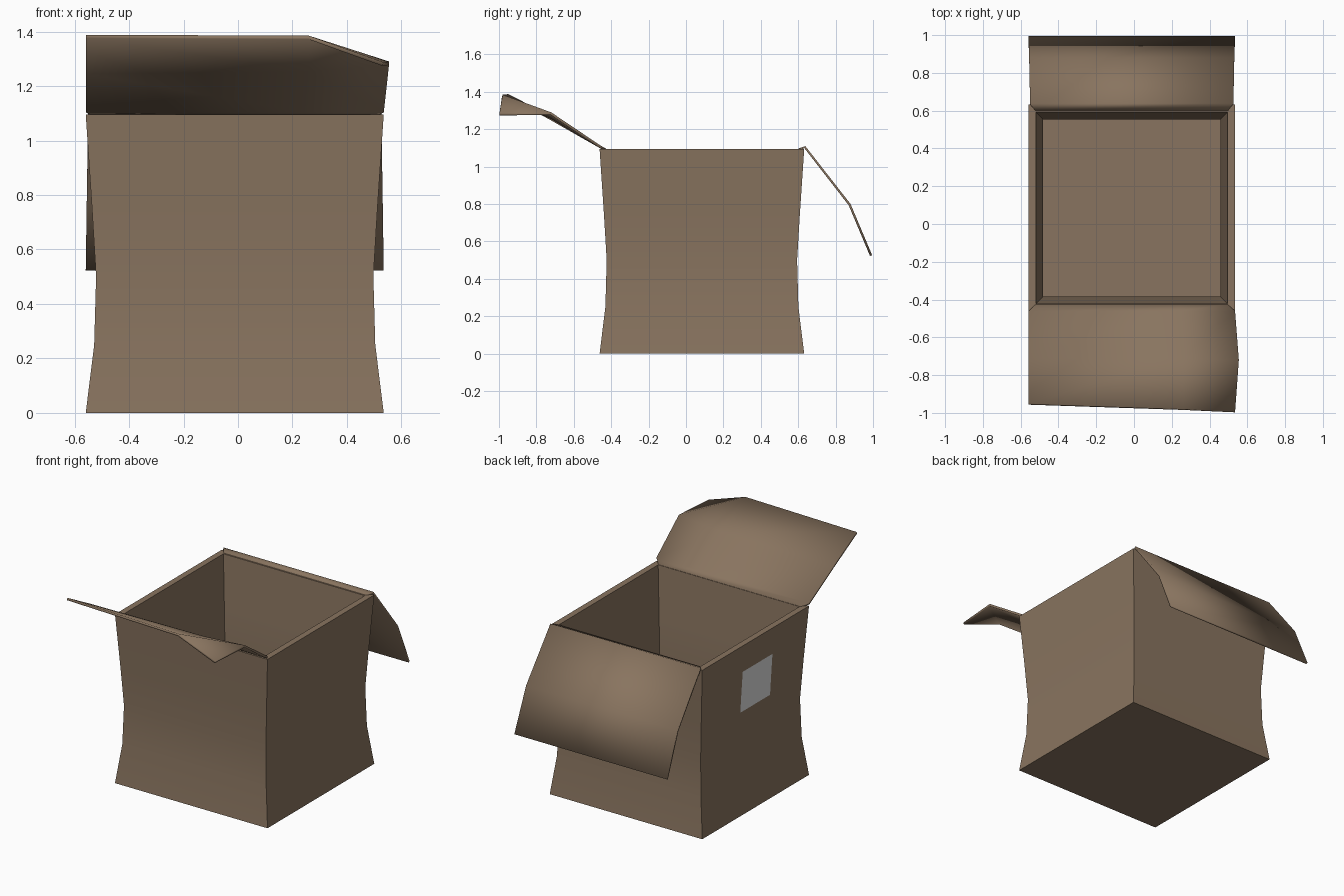
import bpy, math
from mathutils import Vector

cube = bpy.data.objects.get("Cube")
if cube:
    bpy.data.objects.remove(cube, do_unlink=True)

CX, CY = -0.012, 0.085          # centre of the box body
TOP, WALL = 1.095, 0.04         # rim height and wall thickness


def material(name, rgb):
    m = bpy.data.materials.new(name)
    m.use_nodes = True
    m.diffuse_color = (*rgb, 1)
    m.node_tree.nodes["Principled BSDF"].inputs["Base Color"].default_value = (*rgb, 1)
    return m


cardboard = material("cardboard brown", (0.25, 0.175, 0.115))
paper = material("label grey", (0.72, 0.72, 0.72))


def build(name, verts, faces, mat, thickness=0.0):
    mesh = bpy.data.meshes.new(name)
    mesh.from_pydata(verts, [], faces)
    mesh.materials.append(mat)
    obj = bpy.data.objects.new(name, mesh)
    bpy.context.collection.objects.link(obj)
    if thickness:
        mod = obj.modifiers.new("thickness", 'SOLIDIFY')
        mod.thickness, mod.offset = thickness, -1
    bpy.ops.object.select_all(action='DESELECT')
    obj.select_set(True)
    bpy.context.view_layer.objects.active = obj
    bpy.ops.object.shade_smooth_by_angle(angle=math.radians(35))
    return obj


def sheet(name, rows, mat, thickness=0.0):
    """Grid of quads through rows of points, split along one diagonal."""
    n = len(rows[0])
    faces = []
    for r in range(len(rows) - 1):
        for c in range(n - 1):
            a, b = r * n + c, r * n + c + 1
            faces += [(a, a + n, b), (b, a + n, b + n)]
    return build(name, [p for row in rows for p in row], faces, mat, thickness)


# Box body: square rings up the pinched outside, over the rim, down the inside
pinch = [(0, 0.547), (0.25, 0.516), (0.5, 0.509), (0.75, 0.524), (TOP, 0.547)]
inside = [(max(z, WALL), h - WALL) for z, h in reversed(pinch)]
rings = pinch + inside
verts = [(CX + sx * h, CY + sy * h, z) for z, h in rings
         for sx, sy in ((-1, -1), (1, -1), (1, 1), (-1, 1))]
faces = [(4 * r + i, 4 * r + (i + 1) % 4, 4 * r + 4 + (i + 1) % 4, 4 * r + 4 + i)
         for r in range(len(rings) - 1) for i in range(4)]
last = 4 * (len(rings) - 1)
faces += [(3, 2, 1, 0), tuple(range(last, last + 4))]
build("box_body", verts, faces, cardboard)

# Front flap: raised, with its left corner creased downward
front = [
    [(-0.52, -0.425, TOP), (0.24, -0.425, TOP), (0.495, -0.425, TOP)],
    [(-0.558, -0.46, 1.115), (0.25, -0.46, 1.115), (0.535, -0.46, 1.115)],
    [(-0.558, -0.71, 1.257), (0.26, -0.71, 1.265), (0.555, -0.72, 1.29)],
    [(-0.558, -0.95, 1.388), (0.26, -0.98, 1.385), (0.535, -0.997, 1.287)],
]
sheet("front_flap", front, cardboard, 0.014)

# Back flap: hanging outward and bent halfway down
bend = [(0.6, 1.097, 0.51), (0.638, 1.11, 0.538), (0.88, 0.80, 0.543), (0.995, 0.527, 0.547)]
back = [[(CX + h, y, z), (CX - h, y, z)] for y, z, h in bend]
sheet("back_flap", back, cardboard, 0.012)

# Paper label lying on the right wall
def wall_x(z):
    for (z0, h0), (z1, h1) in zip(pinch, pinch[1:]):
        if z0 <= z <= z1:
            return CX - 0.003 - (h0 + (h1 - h0) * (z - z0) / (z1 - z0))


label = [[(wall_x(z), y, z) for y in (-0.1, 0.205)] for z in (0.92, 0.75, 0.65)]
sheet("label", label, paper)
